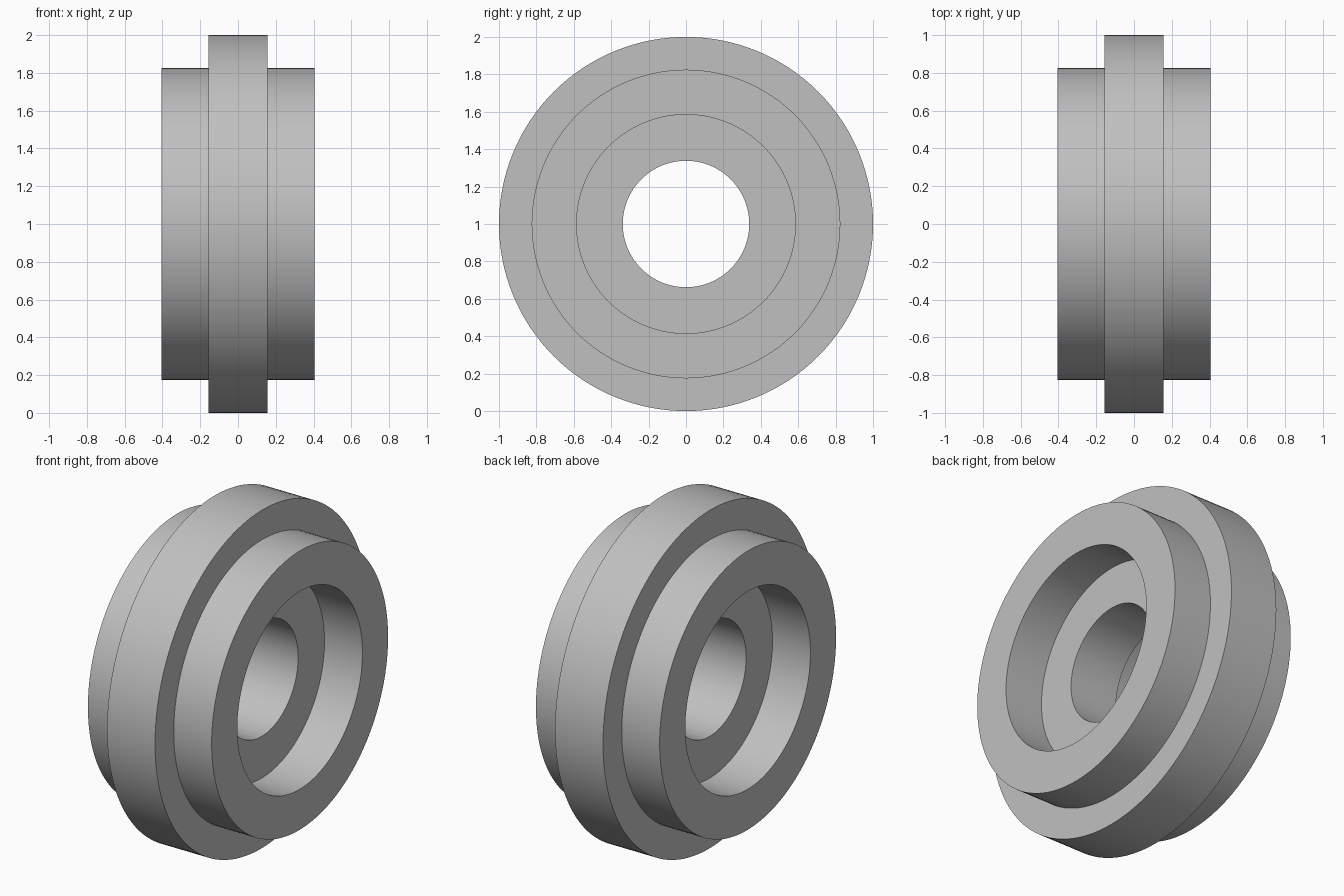
import bpy, bmesh, math
from mathutils import Matrix, Vector

if "Cube" in bpy.data.objects:
    bpy.data.objects.remove(bpy.data.objects["Cube"], do_unlink=True)

# Plain grey metal
grey = bpy.data.materials.new("plain_grey")
grey.use_nodes = True
colour = (0.53, 0.53, 0.53, 1)
grey.diffuse_color = colour
grey.node_tree.nodes["Principled BSDF"].inputs["Base Color"].default_value = colour

SEGMENTS = 128
FLANGE_X, HUB_X = 0.157, 0.405
RIM_R, HUB_R, RECESS_R, BORE_R = 1.0, 0.825, 0.585, 0.338

# Half section (x, radius), mirrored to close the loop
half = [(FLANGE_X, RIM_R), (FLANGE_X, HUB_R), (HUB_X, HUB_R),
        (HUB_X, RECESS_R), (FLANGE_X, RECESS_R), (FLANGE_X, BORE_R)]
profile = half + [(-x, r) for x, r in reversed(half)]

# Revolve the section about the x axis
bm = bmesh.new()
rings = []
for i in range(SEGMENTS):
    turn = Matrix.Rotation(math.tau * i / SEGMENTS, 3, 'X')
    rings.append([bm.verts.new(turn @ Vector((x, 0, r))) for x, r in profile])
for i, ring in enumerate(rings):
    following = rings[(i + 1) % SEGMENTS]
    for j in range(len(profile)):
        k = (j + 1) % len(profile)
        bm.faces.new((ring[j], ring[k], following[k], following[j]))
bmesh.ops.recalc_face_normals(bm, faces=bm.faces)

mesh = bpy.data.meshes.new("flanged_hub")
bm.to_mesh(mesh)
bm.free()
mesh.materials.append(grey)
hub = bpy.data.objects.new("flanged_hub", mesh)
hub.location.z = RIM_R
bpy.context.collection.objects.link(hub)

# Smooth round walls, crisp corners
bpy.ops.object.select_all(action='DESELECT')
hub.select_set(True)
bpy.context.view_layer.objects.active = hub
bpy.ops.object.shade_smooth_by_angle(angle=math.radians(30))
